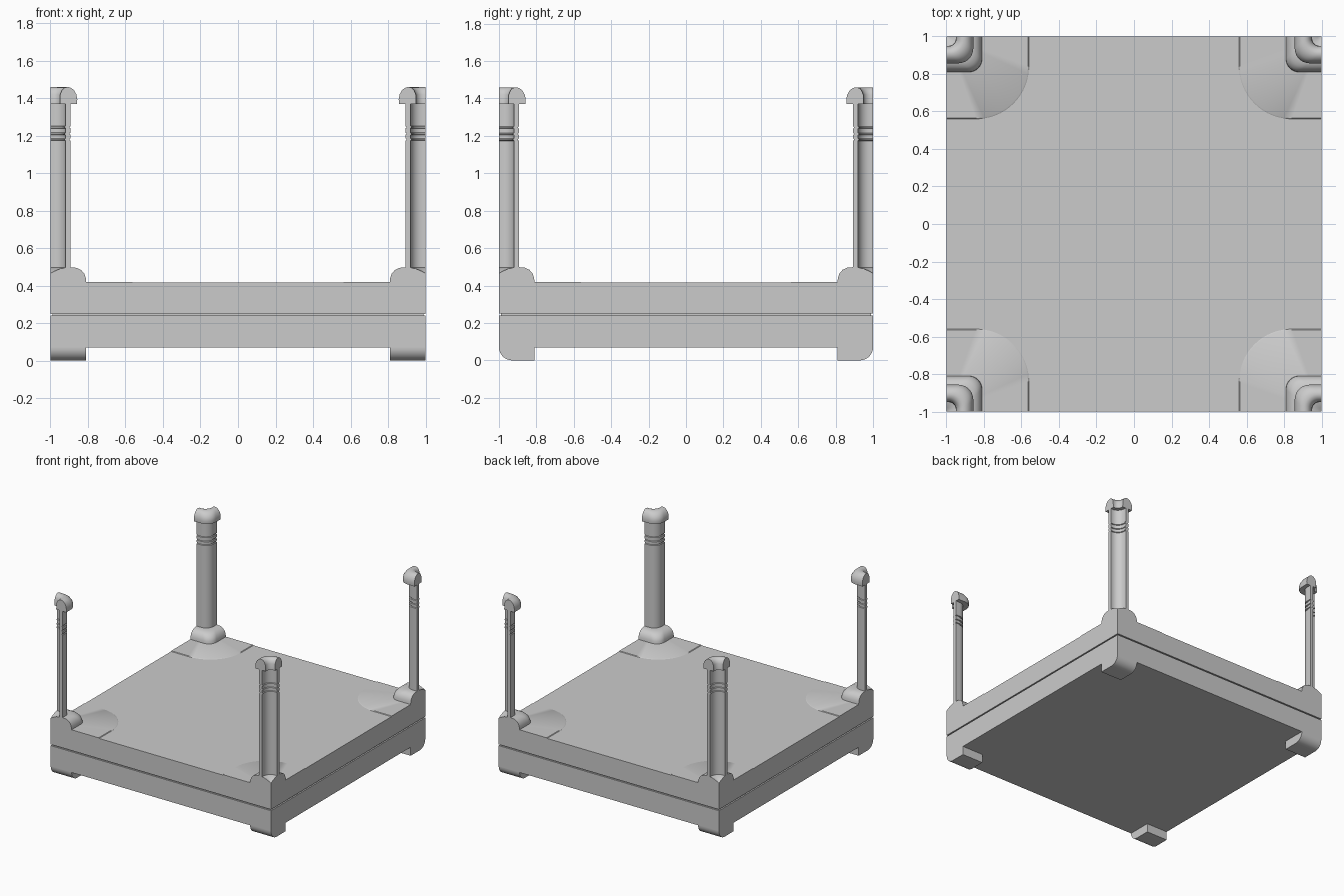
import bpy, bmesh, math

if "Cube" in bpy.data.objects:
    bpy.data.objects.remove(bpy.data.objects["Cube"])


def finish(name, bm, mirror=False):
    bmesh.ops.remove_doubles(bm, verts=bm.verts, dist=0.0002)
    bmesh.ops.recalc_face_normals(bm, faces=bm.faces)
    mesh = bpy.data.meshes.new(name)
    bm.to_mesh(mesh)
    bm.free()
    ob = bpy.data.objects.new(name, mesh)
    bpy.context.collection.objects.link(ob)
    bpy.ops.object.select_all(action='DESELECT')
    ob.select_set(True)
    bpy.context.view_layer.objects.active = ob
    bpy.ops.object.shade_smooth_by_angle(angle=math.radians(35))
    if mirror:
        m = ob.modifiers.new("four_corners", 'MIRROR')
        m.use_axis = (True, True, False)
        m.use_mirror_merge = False
        empty = None
    return ob


def box(name, half, z0, z1):
    bm = bmesh.new()
    bmesh.ops.create_cube(bm, size=1)
    for v in bm.verts:
        v.co = (v.co.x * 2 * half, v.co.y * 2 * half, z0 + (v.co.z + 0.5) * (z1 - z0))
    return finish(name, bm)


def corner_sweep(name, profile, radius, steps=10):
    """Sweep a closed (distance from corner, z) profile around the tile corner."""
    bm = bmesh.new()
    columns = []
    for d, z in profile:
        r = min(d * 0.8, radius)
        path = [(d, 0)]
        for i in range(steps + 1):
            t = math.pi / 2 * i / steps
            path.append((d - r + r * math.cos(t), d - r + r * math.sin(t)))
        path.append((0, d))
        columns.append([bm.verts.new((1 - a, 1 - b, z)) for a, b in path])
    n = len(columns)
    for j in range(n):
        p, q = columns[j], columns[(j + 1) % n]
        for i in range(len(p) - 1):
            bm.faces.new((p[i], p[i + 1], q[i + 1], q[i]))
    bm.faces.new([c[0] for c in columns])
    bm.faces.new([c[-1] for c in columns])
    return finish(name, bm, True)


# Slab halves separated by a thin groove
box("upper_slab", 1.0, 0.25, 0.416)
box("groove_core", 0.988, 0.235, 0.255)
box("lower_slab", 1.0, 0.07, 0.24)

# Feet, rounded along the front and back edges
bm = bmesh.new()
outline = [(0.81, 0.075), (0.81, 0.0)]
for i in range(9):
    t = math.pi / 2 * i / 8
    outline.append((0.93 + 0.07 * math.sin(t), 0.07 - 0.07 * math.cos(t)))
outline.append((1.0, 0.075))
face = bm.faces.new([bm.verts.new((0.81, y, z)) for y, z in outline])
ext = bmesh.ops.extrude_face_region(bm, geom=[face], use_keep_orig=True)
for g in ext["geom"]:
    if isinstance(g, bmesh.types.BMVert):
        g.co.x = 1.0
finish("foot", bm, True)

# Shallow corner pads on the floor
corner_sweep("floor_pad", [(0, 0.41), (0.44, 0.41), (0.44, 0.416), (0.435, 0.42), (0, 0.42)], 0.28)

# Rounded collars under the posts
corner_sweep("post_collar", [
    (0, 0.415), (0.19, 0.415), (0.188, 0.44), (0.18, 0.464), (0.163, 0.484), (0.14, 0.495),
    (0.11, 0.498), (0.08, 0.497), (0.05, 0.49), (0.02, 0.477), (0, 0.465)], 0.07)

# Hollow quarter posts with three ring grooves
outer = [(0.108, 0.48)]
for z in (1.18, 1.21, 1.245):
    outer += [(0.108, z - 0.006), (0.102, z - 0.003), (0.102, z + 0.003), (0.108, z + 0.006)]
outer.append((0.108, 1.38))
inner = [(d - 0.028, z) for d, z in reversed(outer)]
corner_sweep("post", outer + inner, 0.07)

# Domed ring caps
corner_sweep("post_cap", [
    (0.05, 1.37), (0.141, 1.37), (0.143, 1.395), (0.138, 1.42), (0.126, 1.442), (0.11, 1.455),
    (0.092, 1.46), (0.075, 1.456), (0.061, 1.443), (0.052, 1.42)], 0.08)
